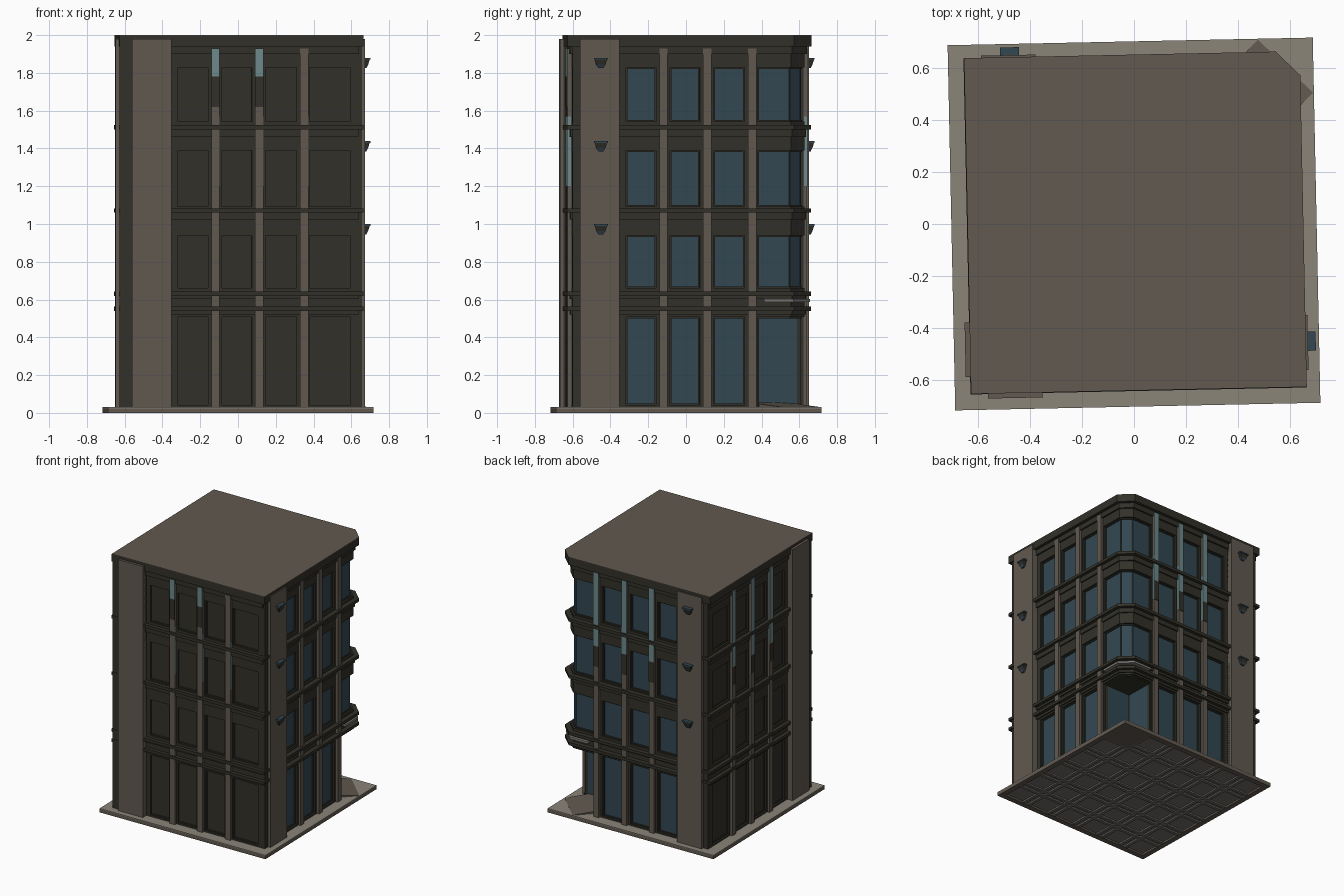
import bpy
import bmesh
import math

cube = bpy.data.objects.get("Cube")
if cube:
    bpy.data.objects.remove(cube, do_unlink=True)

COLOURS = {
    "taupe_stone": (0.119, 0.100, 0.080),
    "light_paving": (0.258, 0.234, 0.190),
    "dark_wall": (0.031, 0.030, 0.022),
    "blue_glass": (0.032, 0.063, 0.083),
    "pale_teal": (0.155, 0.250, 0.258),
    "light_metal": (0.220, 0.210, 0.190),
    "grey_underside": (0.165, 0.157, 0.145),
}
MATS = {}
for name, rgb in COLOURS.items():
    mat = bpy.data.materials.new(name)
    mat.use_nodes = True
    mat.diffuse_color = (*rgb, 1)
    mat.node_tree.nodes["Principled BSDF"].inputs["Base Color"].default_value = (*rgb, 1)
    mat.node_tree.nodes["Principled BSDF"].inputs["Roughness"].default_value = 0.8
    MATS[name] = mat

parts = {}


def solid(part, colour, pts, z0, z1, top_pts=None):
    """Closed prism; z1 may be one height or one per point."""
    bm = parts.setdefault(part, (bmesh.new(), colour))[0]
    heights = z1 if isinstance(z1, list) else [z1] * len(pts)
    low = [bm.verts.new((x, y, z0)) for x, y in pts]
    high = [bm.verts.new((x, y, h)) for (x, y), h in zip(top_pts or pts, heights)]
    bm.faces.new(low[::-1])
    bm.faces.new(high)
    for i in range(len(pts)):
        j = (i + 1) % len(pts)
        bm.faces.new((low[i], low[j], high[j], high[i]))


# Each side maps (along the wall, outward) to plan coordinates
S = math.sqrt(0.5)
SIDES = {
    "front": lambda u, d: (u, -d),
    "left": lambda u, d: (-d, u),
    "right": lambda u, d: (d, u),
    "back": lambda u, d: (u, d),
    "corner": lambda u, d: (S * (d - u), S * (d + u)),
}
WALLS = ("front", "left", "right", "back")


def rect(side, u0, u1, d0, d1):
    f = SIDES[side]
    return [f(u0, d0), f(u1, d0), f(u1, d1), f(u0, d1)]


def box(part, colour, side, u0, u1, d0, d1, z0, z1):
    solid(part, colour, rect(side, u0, u1, d0, d1), z0, z1)


NOTCH = 0.37


def chamfer_start(r):
    return 0.559 + 0.414 * (r - 0.652)


def storey(part, colour, r, z0, z1, notch=False, inset=0):
    """Full-plan slab with a cut corner or entrance notch; inset trims the blank sides."""
    e = chamfer_start(r)
    lo = inset - r
    corner = [(r, NOTCH), (NOTCH, NOTCH), (NOTCH, r)] if notch else [(r, e), (e, r)]
    solid(part, colour, [(lo, lo), (r, lo)] + corner + [(lo, r)], z0, z1)


# Base slab, paving and ribbed underside
H = 0.703
box("base_slab", "taupe_stone", "front", -H, H, -H, H, 0.018, 0.024)
box("paving", "light_paving", "front", -H, H, -H, H, 0.024, 0.030)
box("underside_panel", "grey_underside", "front", -0.66, 0.66, -0.66, 0.66, 0.014, 0.018)
for side in WALLS:
    box("base_rim", "taupe_stone", side, -H, H, 0.66, H, 0, 0.018)
for side in ("front", "left"):
    for c in (-0.47, -0.25, -0.02, 0.22, 0.46):
        for offset in (-0.025, 0.025):
            box("underside_ribs", "grey_underside", side, c + offset - 0.012,
                c + offset + 0.012, -0.66, 0.66, 0.003, 0.014)
box("underside_corner", "taupe_stone", "back", 0.44, 0.66, 0.44, 0.66, 0.001, 0.014)

# Core of the building
CORE = 0.59
storey("ground_core", "dark_wall", CORE, 0.03, 0.5, notch=True)
storey("upper_core", "dark_wall", CORE, 0.5, 1.94)

# Stepped wall openings: an outer and an inner reveal
FLOORS = [(0.05, 0.50), (0.67, 0.93), (1.10, 1.38), (1.55, 1.82)]
BAYS = [(-0.323, -0.18), (-0.09, 0.052), (0.142, 0.29), (0.375, 0.602)]
for r, grow in ((0.615, 0.008), (0.602, 0)):
    z = 0.03
    for i, (z0, z1) in enumerate(FLOORS):
        storey("spandrels", "dark_wall", r, z, z0 - grow, notch=(i == 0))
        z = z1 + grow
    storey("spandrels", "dark_wall", r, z, 1.94)
    for side in WALLS:
        start = -r
        for u0, u1 in BAYS:
            box("wall_piers", "dark_wall", side, start, u0 - grow, 0.58, r, 0.03, 1.94)
            start = u1 + grow
        if side in ("front", "left"):
            box("wall_piers", "dark_wall", side, start, 0.64, 0.58, r, 0.03, 1.94)

# Shallow infill panels on the blank sides
for z0, z1 in FLOORS:
    for side in ("front", "left"):
        for u0, u1 in BAYS:
            box("blank_panels", "dark_wall", side, u0, u1, 0.58, 0.598, z0, z1)

# Glass on the two street sides, wrapping the cut corner upstairs
corner_d = S * (CORE + chamfer_start(CORE))
for i, (z0, z1) in enumerate(FLOORS):
    for side in ("right", "back"):
        for u0, u1 in BAYS[:3]:
            box("window_glass", "blue_glass", side, u0, u1, CORE - 0.003, CORE + 0.004, z0, z1)
        if i:
            box("window_glass", "blue_glass", side, BAYS[3][0], 0.53,
                CORE - 0.003, CORE + 0.004, z0, z1)
        else:
            box("entrance_glass", "blue_glass", side, 0.38, 0.585,
                NOTCH - 0.003, NOTCH + 0.004, z0, z1)
    if i:
        box("corner_glass", "blue_glass", "corner", -0.036, 0.036,
            corner_d - 0.003, corner_d + 0.004, z0, z1)

# Horizontal bands with a fascia below each, and the roof
for z0, z1, drop in ((0.54, 0.562, 0.018), (0.62, 0.642, 0.018),
                     (1.06, 1.083, 0.035), (1.50, 1.523, 0.04)):
    storey("floor_bands", "dark_wall", 0.651, z0, z1, inset=0.008)
    storey("band_fascias", "dark_wall", 0.625, z0 - drop, z0)
storey("cornice_fascia", "dark_wall", 0.628, 1.90, 1.94)
storey("cornice", "dark_wall", 0.652, 1.94, 1.996, inset=0.011)
storey("roof", "taupe_stone", 0.652, 1.996, 2.0, inset=0.011)

# Slim pilasters, with coloured facings on their upper lengths
TOP = 1.93
FACINGS = {"front": (1.62, 1.78), "left": (1.20, 1.34), "back": (1.20, 1.36)}
for side in WALLS:
    for n, c in enumerate((-0.132, 0.10, 0.338)):
        u0, u1 = c - 0.022, c + 0.022
        box("slim_pilasters", "taupe_stone", side, u0, u1, 0.58, 0.634, 0.03, TOP)
        if side in FACINGS and not (side == "front" and n == 2):
            dark, teal = FACINGS[side]
            box("dark_facings", "dark_wall", side, u0, u1, 0.633, 0.637, dark, teal)
            box("teal_facings", "pale_teal", side, u0, u1, 0.633, 0.637, teal, TOP)
        if side in ("front", "back"):
            box("teal_edges", "pale_teal", side, u1, u1 + 0.002, 0.617, 0.637, 1.20, 1.57)
    # Broad pilaster on a thicker stretch of wall near one end of each side
    end = -0.635 if side in ("front", "left") else -0.615
    box("corner_walls", "dark_wall", side, end, -0.365, 0.58, 0.64, 0.03, 1.94)
    box("broad_pilasters", "taupe_stone", side, -0.575, -0.365, 0.58, 0.660, 0.03, 1.98)

# Wall lamps on the street sides
for side in ("right", "back"):
    for z in (1.0, 1.44, 1.88):
        box("lamp_caps", "blue_glass", side, -0.502, -0.428, 0.655, 0.690, z - 0.010, z)
        solid("lamp_bowls", "dark_wall", rect(side, -0.490, -0.440, 0.655, 0.679),
              z - 0.036, z - 0.010, rect(side, -0.497, -0.433, 0.655, 0.687))
        solid("lamp_tips", "blue_glass", rect(side, -0.478, -0.452, 0.655, 0.670),
              z - 0.055, z - 0.036, rect(side, -0.490, -0.440, 0.655, 0.679))

# Metal strip around the corner above the entrance
STRIP = 0.646
e = chamfer_start(STRIP)
solid("corner_strip", "light_metal",
      [(0.4, 0.4), (STRIP, 0.4), (STRIP, e), (e, STRIP), (0.4, STRIP)], 0.587, 0.604)

# Sloping doorstep in the entrance
solid("entrance_ramp", "taupe_stone", rect("corner", -0.147, 0.147, 0.60, 0.842),
      0.028, [0.055, 0.055, 0.031, 0.031])

# Turn the collected parts into objects, with the whole block slightly rotated
for name, (bm, colour) in parts.items():
    bmesh.ops.recalc_face_normals(bm, faces=bm.faces)
    mesh = bpy.data.meshes.new(name)
    bm.to_mesh(mesh)
    bm.free()
    mesh.materials.append(MATS[colour])
    obj = bpy.data.objects.new(name, mesh)
    obj.rotation_euler.z = math.radians(1.2)
    bpy.context.collection.objects.link(obj)
